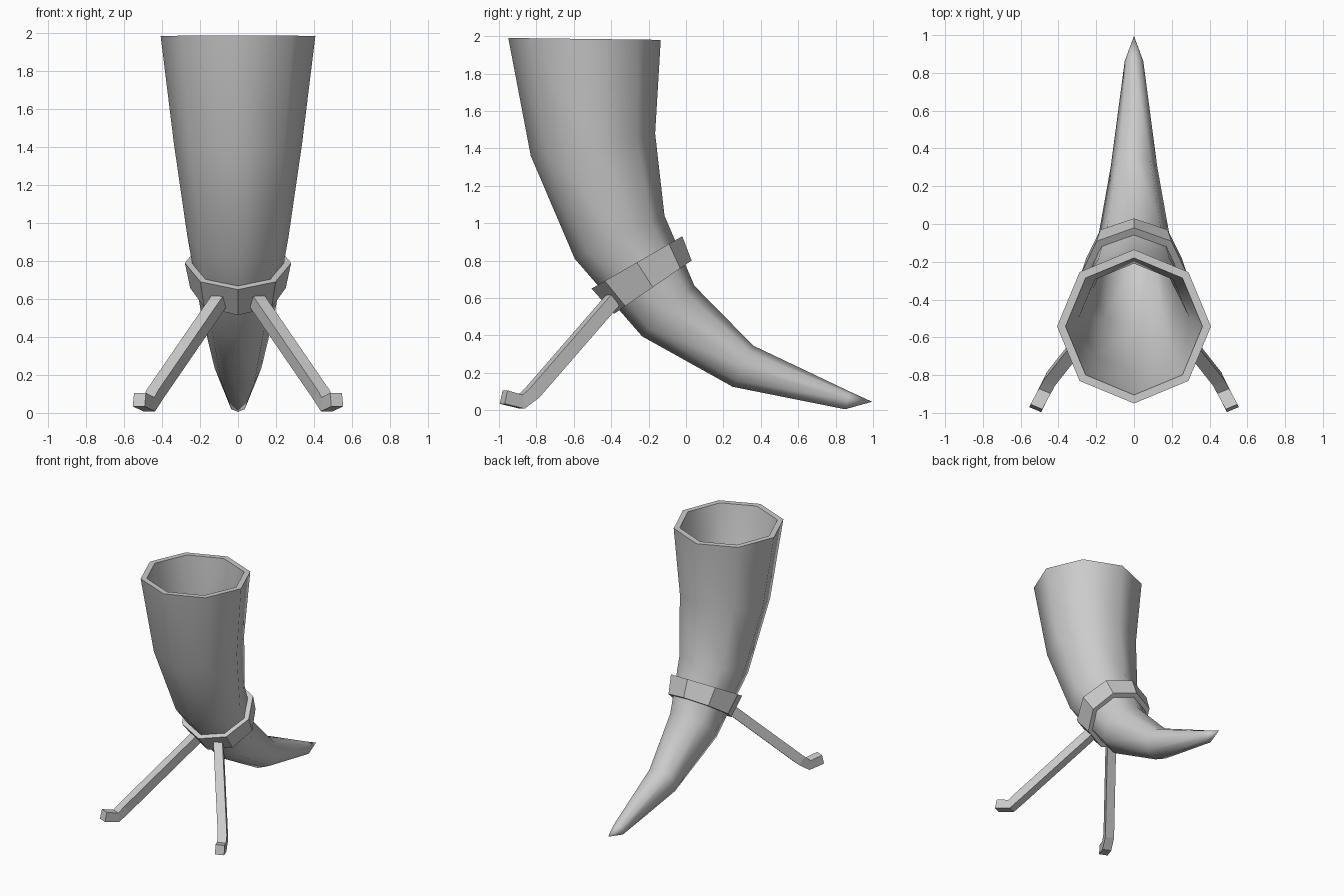
import bpy, bmesh, math
from mathutils import Vector

if "Cube" in bpy.data.objects:
    bpy.data.objects.remove(bpy.data.objects["Cube"])

SIDES = 8


def finish(name, bm, smooth=None):
    bmesh.ops.recalc_face_normals(bm, faces=bm.faces)
    me = bpy.data.meshes.new(name)
    bm.to_mesh(me)
    bm.free()
    ob = bpy.data.objects.new(name, me)
    bpy.context.collection.objects.link(ob)
    if smooth:
        bpy.ops.object.select_all(action='DESELECT')
        ob.select_set(True)
        bpy.context.view_layer.objects.active = ob
        bpy.ops.object.shade_smooth_by_angle(angle=math.radians(smooth))
    return ob


def ring(bm, front, back, inset=0.0):
    """Octagon whose front and back corners are (y, z) points."""
    f, b = Vector((0, *front)), Vector((0, *back))
    mid, half = (f + b) / 2, (f - b) / 2
    r = half.length - inset
    half = half.normalized() * r
    out = []
    for i in range(SIDES):
        a = 2 * math.pi * i / SIDES
        out.append(bm.verts.new(mid + half * math.cos(a) + Vector((r * math.sin(a), 0, 0))))
    return out


def bridge(bm, a, b):
    n = len(a)
    for i in range(n):
        j = (i + 1) % n
        bm.faces.new((a[i], a[j], b[j], b[i]))


def fan(bm, a, point):
    p = bm.verts.new(point)
    for i in range(len(a)):
        bm.faces.new((a[i], a[(i + 1) % len(a)], p))


# Hollow curved horn: outer skin to the tip, inner skin to a closed bottom
stations = [((-0.95, 1.99), (-0.135, 1.98)),
            ((-0.83, 1.36), (-0.165, 1.48)),
            ((-0.595, 0.81), (-0.115, 1.04)),
            ((-0.235, 0.395), (0.045, 0.665)),
            ((0.25, 0.125), (0.36, 0.345)),
            ((0.85, 0.005), (0.875, 0.10))]
bm = bmesh.new()
outer = [ring(bm, f, b) for f, b in stations]
inner = [ring(bm, f, b, 0.045) for f, b in stations[:4]]
for skin in (outer, inner):
    for a, b in zip(skin, skin[1:]):
        bridge(bm, a, b)
bridge(bm, outer[0], inner[0])
fan(bm, outer[-1], (0, 0.995, 0.045))
fan(bm, inner[-1], (0, 0.1, 0.37))
finish("horn", bm, 60)

# Tapered collar around the horn
bm = bmesh.new()
top, bottom = ((-0.505, 0.65), (-0.02, 0.93)), ((-0.385, 0.515), (0.03, 0.80))
loops = [ring(bm, *top), ring(bm, *bottom), ring(bm, *bottom, 0.045), ring(bm, *top, 0.045)]
for i in range(4):
    bridge(bm, loops[i], loops[(i + 1) % 4])
finish("collar", bm)

# Two front legs with upturned feet
path = [Vector(p) for p in ((0.10, -0.39, 0.59), (0.44, -0.82, 0.095),
                            (0.47, -0.88, 0.045), (0.52, -0.975, 0.07))]
for name, sx in (("right_leg", 1), ("left_leg", -1)):
    bm = bmesh.new()
    side = Vector((0.92, 0.39, 0))
    loops = []
    for i, p in enumerate(path):
        t = (path[min(i + 1, 3)] - path[max(i - 1, 0)]).normalized()
        up = side.cross(t).normalized()
        pts = [p + side * 0.034 * u + up * 0.037 * v
               for u, v in ((-1, -1), (1, -1), (1, 1), (-1, 1))]
        loops.append([bm.verts.new((q.x * sx, q.y, q.z)) for q in pts])
    for a, b in zip(loops, loops[1:]):
        bridge(bm, a, b)
    bm.faces.new(loops[0])
    bm.faces.new(loops[-1])
    finish(name, bm)
